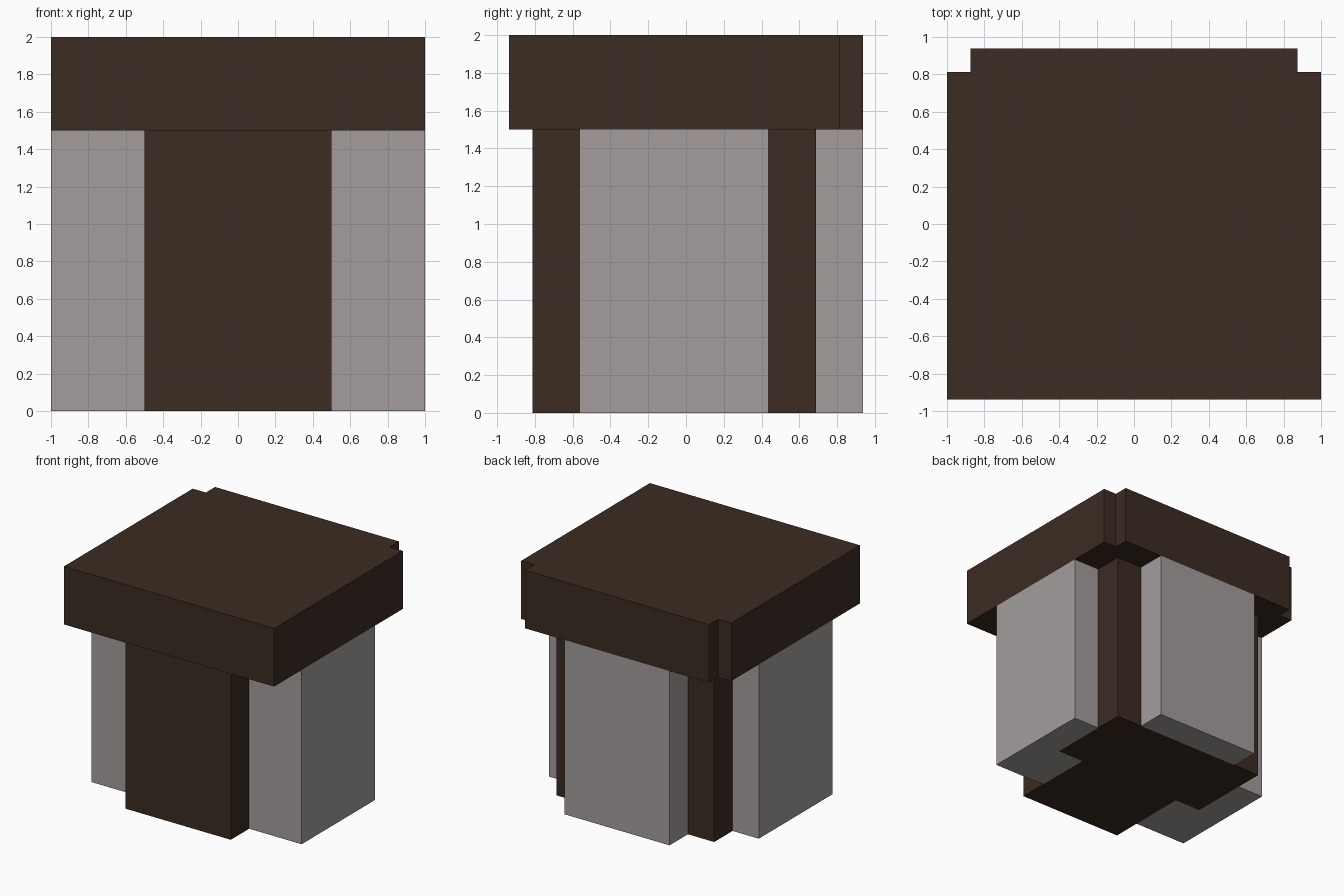
import bpy
import bmesh

cube = bpy.data.objects.get("Cube")
if cube:
    bpy.data.objects.remove(cube, do_unlink=True)


def material(name, rgb):
    mat = bpy.data.materials.new(name)
    mat.use_nodes = True
    mat.diffuse_color = (*rgb, 1)
    mat.node_tree.nodes["Principled BSDF"].inputs["Base Color"].default_value = (*rgb, 1)
    return mat


def prism(name, outline, bottom, top, mat):
    """Extrude a flat outline upwards from bottom to top."""
    bm = bmesh.new()
    base = bm.faces.new([bm.verts.new((x, y, bottom)) for x, y in outline])
    result = bmesh.ops.extrude_face_region(bm, geom=[base], use_keep_orig=True)
    raised = [v for v in result["geom"] if isinstance(v, bmesh.types.BMVert)]
    bmesh.ops.translate(bm, verts=raised, vec=(0, 0, top - bottom))
    bmesh.ops.recalc_face_normals(bm, faces=bm.faces)
    mesh = bpy.data.meshes.new(name)
    bm.to_mesh(mesh)
    bm.free()
    mesh.materials.append(mat)
    obj = bpy.data.objects.new(name, mesh)
    bpy.context.collection.objects.link(obj)


def mirrored(half):
    """Complete a right-hand outline with its reflection across x = 0."""
    return half + [(-x, y) for x, y in reversed(half)]


brown = material("dark brown", (0.045, 0.025, 0.016))
grey = material("warm grey", (0.366, 0.337, 0.332))

# Levels and depths shared by neighbouring parts
cap_z, top_z = 1.5, 2.0
front, step, back = -0.8125, -0.0625, 0.6875
wing_front, wing_back = -0.5625, 0.4375
edge = 0.9375

# Core: narrow at the front, wider behind
prism("core", mirrored([(0.5, front), (0.5, step), (0.75, step), (0.75, back)]),
      0, cap_z, brown)

# Side panels wrap the step in the core
for side, name in ((1, "left_panel"), (-1, "right_panel")):
    wing = [(0.5, wing_front), (1, wing_front), (1, wing_back),
            (0.75, wing_back), (0.75, step), (0.5, step)]
    prism(name, [(side * x, y) for x, y in wing], 0, cap_z, grey)

# Back panel
prism("back_panel", mirrored([(0.5, back), (0.5, edge)]), 0, cap_z, grey)

# Overhanging cap with notched back corners
prism("cap", mirrored([(1, -edge), (1, -front), (0.875, -front), (0.875, edge)]),
      cap_z, top_z, brown)
